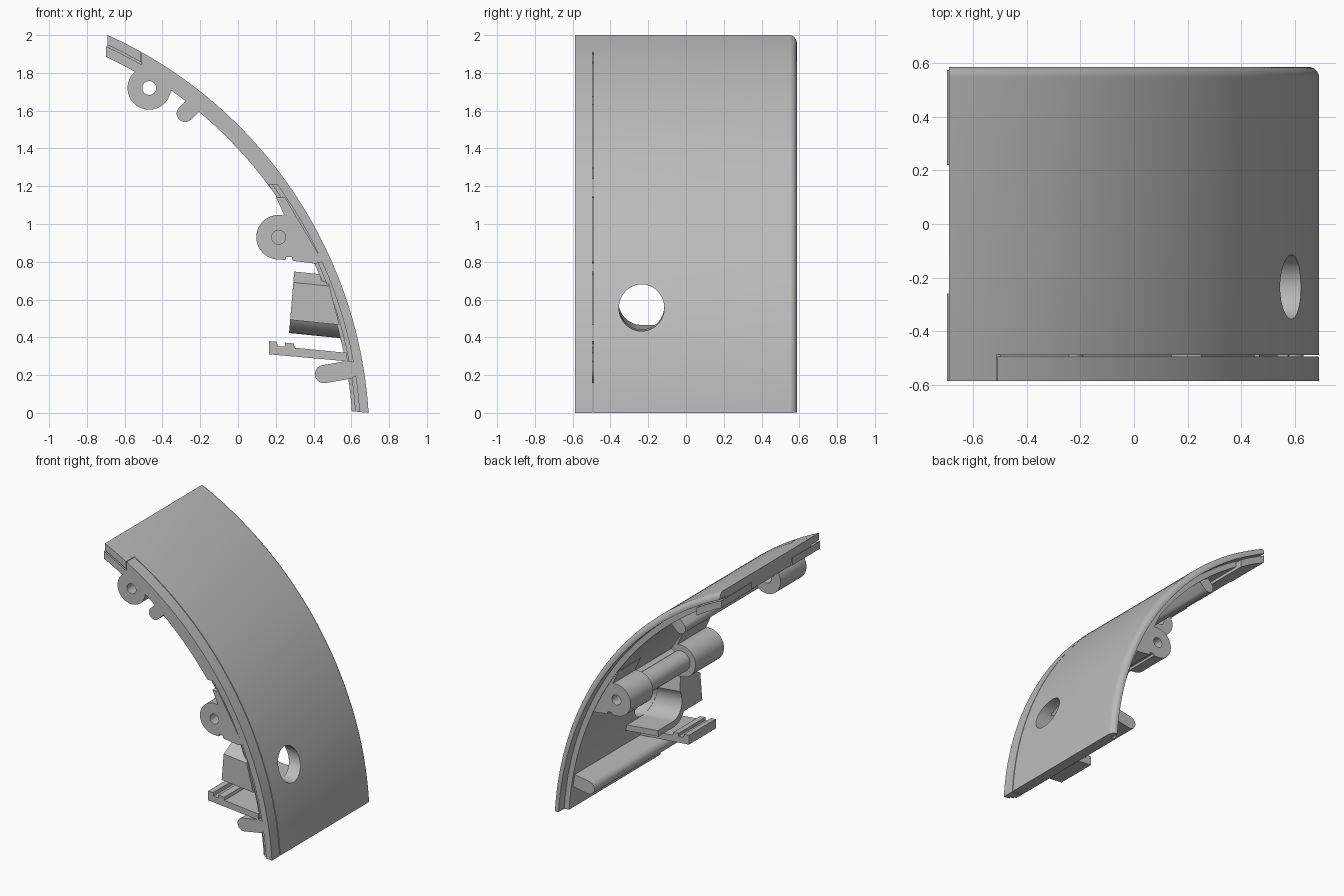
import bpy, bmesh
from math import sin, cos, asin, acos, radians, atan2, pi

if "Cube" in bpy.data.objects:
    bpy.data.objects.remove(bpy.data.objects["Cube"], do_unlink=True)

CX, CZ = -1.662, -0.148      # axis of the curved wall
R, MID, RI = 2.358, 2.31, 2.27   # outer, step and inner radii
FRONT, BACK, SEAM = -0.587, 0.587, -0.489

grey = bpy.data.materials.new("plain grey")
grey.use_nodes = True
grey.diffuse_color = (0.5, 0.5, 0.5, 1)
grey.node_tree.nodes["Principled BSDF"].inputs["Base Color"].default_value = (0.5, 0.5, 0.5, 1)
parts = []


def make(name, rings, keep=True):
    """Skin a solid through matching closed rings of points."""
    bm = bmesh.new()
    loops = [[bm.verts.new(p) for p in ring] for ring in rings]
    n = len(loops[0])
    for a, b in zip(loops, loops[1:]):
        for i in range(n):
            j = (i + 1) % n
            bm.faces.new((a[i], a[j], b[j], b[i]))
    bm.faces.new(loops[0])
    bm.faces.new(loops[-1][::-1])
    bmesh.ops.recalc_face_normals(bm, faces=bm.faces)
    me = bpy.data.meshes.new(name)
    bm.to_mesh(me)
    bm.free()
    me.materials.append(grey)
    ob = bpy.data.objects.new(name, me)
    bpy.context.collection.objects.link(ob)
    if keep:
        parts.append(ob)
    return ob


def prism(name, pts, y0, y1, keep=True):
    return make(name, [[(x, y, z) for x, z in pts] for y in (y0, y1)], keep)


def sweep(name, section, x_top=-0.69, z_end=None, x_end=None, steps=64):
    """Sweep an (r, y) section down the arc, trimming each end squarely."""
    rings = []
    for s in range(steps + 1):
        ring = []
        for r, y in section:
            top = acos((x_top - CX) / r)
            if x_end is not None:
                end = acos((x_end - CX) / r)
            else:
                end = asin(((z_end or (R - r) * 0.1) - CZ) / r)
            a = top + (end - top) * s / steps
            ring.append((CX + r * cos(a), y, CZ + r * sin(a)))
        rings.append(ring)
    return make(name, rings)


def band(r0, r1, y0, y1):
    return [(r0, y0), (r1, y0), (r1, y1), (r0, y1)]


def arc(x, z, r, a0, a1, n=28):
    return [(x + r * cos(radians(a0 + (a1 - a0) * i / n)),
             z + r * sin(radians(a0 + (a1 - a0) * i / n))) for i in range(n + 1)]


def circle(x, z, r, n=32):
    return arc(x, z, r, 0, 360 - 360 / n, n - 1)


def capsule(x0, z0, x1, z1, r):
    a = atan2(z1 - z0, x1 - x0) * 180 / pi
    return arc(x0, z0, r, a + 90, a + 270, 14) + arc(x1, z1, r, a - 90, a + 90, 14)


def crosswise(name, pts, x0, x1, keep=True):
    """Tilted sideways extrusion of a (y, z) profile given at x = 0.5."""
    return make(name, [[(x, y, z + (0.5 - x) * 0.1) for y, z in pts] for x in (x0, x1)], keep)


def cut(ob, cutter):
    m = ob.modifiers.new("cut", "BOOLEAN")
    m.operation, m.object, m.solver = "DIFFERENCE", cutter, "EXACT"
    bpy.context.view_layer.update()
    dg = bpy.context.evaluated_depsgraph_get()
    me = bpy.data.meshes.new_from_object(ob.evaluated_get(dg))
    ob.modifiers.clear()
    ob.data = me
    bpy.data.objects.remove(cutter, do_unlink=True)


# Curved main wall with stepped, rounded back edge
fillet = arc(R - 0.04, BACK - 0.04, 0.04, 0, 90, 8)
wall = sweep("curved_wall", [(RI, SEAM), (R, SEAM)] + fillet +
             [(MID, BACK), (MID, 0.52), (RI, 0.52)])

# Round port through the wall
cut(wall, crosswise("port_cutter", circle(-0.235, 0.565, 0.12, 48), 0.3, 0.9, False))

# Front lip: split off by a seam, stepped on its lower part
lip_back = SEAM - 0.006
sweep("front_lip_upper", band(RI, R, FRONT, lip_back), x_top=-0.51, z_end=1.21)
sweep("front_lip_lower", [(RI, FRONT + 0.03), (RI + 0.018, FRONT + 0.03), (RI + 0.018, FRONT + 0.015),
                          (MID, FRONT + 0.015), (MID, FRONT), (R, FRONT),
                          (R, lip_back), (RI, lip_back)], x_top=0.165)
sweep("lip_bridge", band(RI + 0.003, MID, lip_back - 0.01, SEAM + 0.01), x_top=-0.5, x_end=0.14)
sweep("front_top_corner", band(MID, R, FRONT, SEAM + 0.001), x_end=-0.514)

# Tabs under the top edge, leaving a slot above them, and the ledge between
for name, y0, y1, x_top in (("front_tab", FRONT, -0.26, -0.698), ("back_tab", 0.22, 0.575, -0.698),
                            ("middle_ledge", -0.26, 0.22, -0.685)):
    sweep(name, band(2.25, 2.3, y0, y1), x_top=x_top, x_end=-0.49, steps=8)

# Upper screw boss
upper = prism("upper_boss", arc(-0.47, 1.72, 0.115, 130, 355) +
              [(-0.34, 1.73), (-0.5, 1.83)], FRONT, -0.28)
cut(upper, prism("upper_hole", circle(-0.47, 1.72, 0.037), -0.7, 0, False))

# Lower screw bosses with webs, and the rod joining them
boss = arc(0.215, 0.93, 0.118, 75, 265) + [
    (0.25, 0.81), (0.255, 0.825), (0.285, 0.825), (0.29, 0.805),
    (0.41, 0.79), (0.45, 0.8), (0.25, 1.14), (0.2, 1.145), (0.225, 1.09)]
for name, y0, y1, h0, h1 in (("front_lower_boss", FRONT, -0.25, -0.7, -0.4),
                             ("back_lower_boss", 0.25, 0.515, 0.37, 0.6)):
    ob = prism(name, boss, y0, y1)
    cut(ob, prism("hole", circle(0.215, 0.93, 0.037), h0, h1, False))
prism("boss_rod", circle(0.215, 0.93, 0.075), -0.26, 0.26)
prism("rod_web", [(0.22, 0.9), (0.37, 0.95), (0.33, 1.02), (0.22, 0.96)], -0.26, 0.26)

# Long rounded ribs along the inside
prism("upper_rib", capsule(-0.28, 1.585, -0.235, 1.63, 0.045), FRONT, 0.47)
prism("lower_rib", capsule(0.455, 0.205, 0.585, 0.228, 0.048), FRONT, 0.5)

# Saddle block cradling the port: open towards the back
saddle = [(-0.5, 0.728), (FRONT, 0.67), (FRONT, 0.47)]
saddle += arc(-0.235, 0.565, 0.165, 215, 270, 12) + [(-0.06, 0.4), (-0.06, 0.443)]
saddle += arc(-0.235, 0.565, 0.122, 270, 150, 20) + [(-0.36, 0.728)]
block = crosswise("port_saddle", saddle, 0.25, 0.6)
cut(block, prism("saddle_trim", [(0.2, 0.8), (0.2, 0.3), (0.26, 0.3), (0.302, 0.8)], -1, 1, False))
cut(block, prism("wall_trim", [(0.45, 0.8), (0.7, 0.8), (0.7, 0.3), (0.58, 0.3)], -1, 1, False))

# Slotted shelf beneath the port
prism("slotted_shelf", [(0.165, 0.31), (0.165, 0.38), (0.205, 0.377), (0.21, 0.353), (0.25, 0.35),
                        (0.25, 0.372), (0.295, 0.367), (0.3, 0.345), (0.575, 0.318),
                        (0.58, 0.273)], FRONT, -0.27)

# Smooth curved faces, keeping edges sharp
bpy.ops.object.select_all(action="DESELECT")
for ob in parts:
    ob.select_set(True)
bpy.context.view_layer.objects.active = parts[0]
bpy.ops.object.shade_smooth_by_angle(angle=radians(30))
